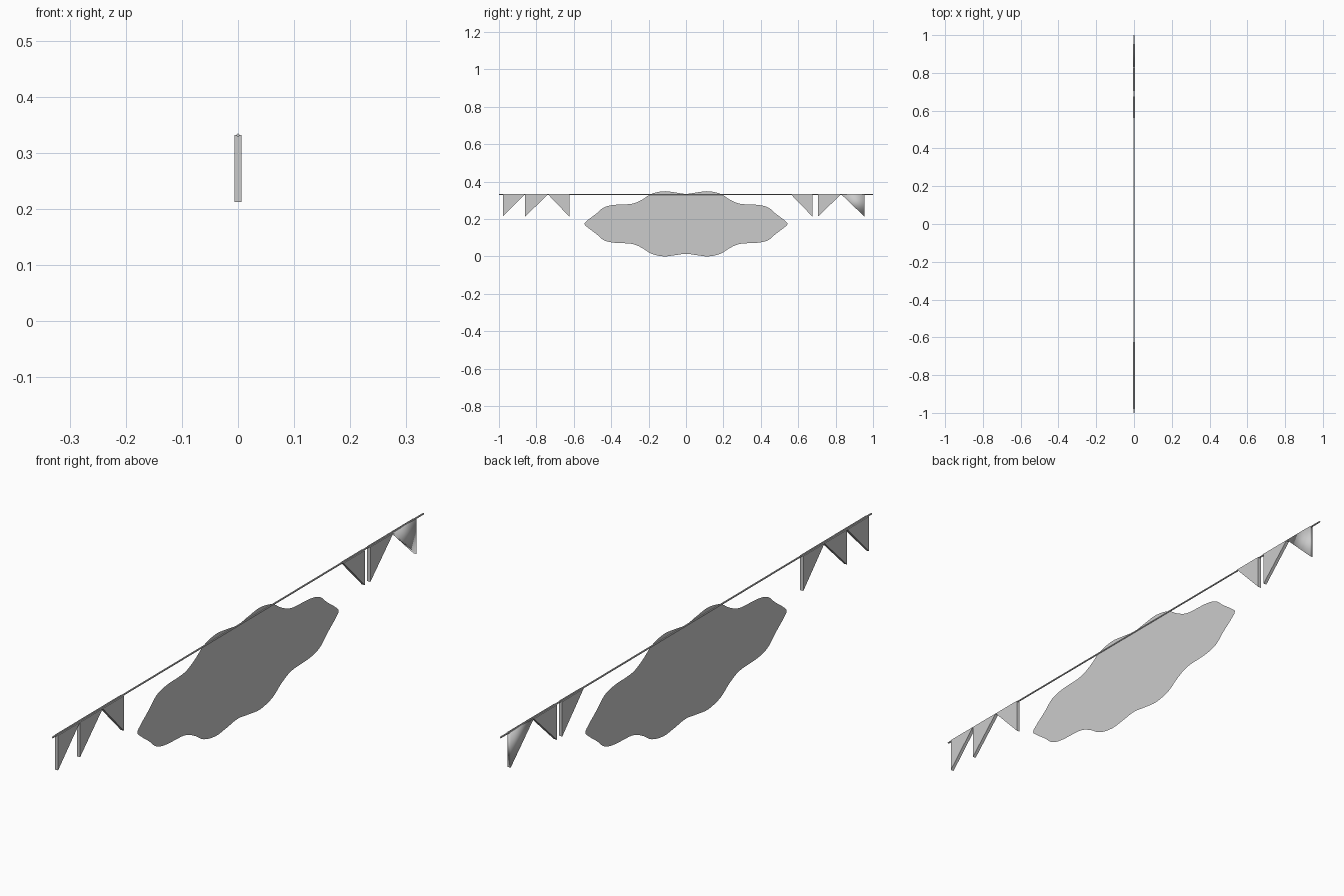
import bpy, bmesh, math
from mathutils import Vector

if "Cube" in bpy.data.objects:
    bpy.data.objects.remove(bpy.data.objects["Cube"])


def make_object(name, bm):
    bmesh.ops.recalc_face_normals(bm, faces=bm.faces)
    mesh = bpy.data.meshes.new(name)
    bm.to_mesh(mesh)
    bm.free()
    obj = bpy.data.objects.new(name, mesh)
    bpy.context.collection.objects.link(obj)
    return obj


# string running the full length
bpy.ops.mesh.primitive_cylinder_add(vertices=8, radius=0.0028, depth=2,
                                    location=(0, 0, 0.332),
                                    rotation=(math.pi / 2, 0, 0))
bpy.context.object.name = "string"

# right-triangle pennants: (upright edge y, far top corner y, smooth shaded)
TOP, TIP, HALF = 0.332, 0.213, 0.006
flags = [(-0.979, -0.861, False), (-0.86, -0.738, False), (-0.624, -0.738, False),
         (0.676, 0.561, False), (0.705, 0.829, False), (0.954, 0.83, True)]
for i, (upright, far, smooth) in enumerate(flags):
    bm = bmesh.new()
    outline = [(upright, TIP), (upright, TOP), (far, TOP)]
    face = bm.faces.new([bm.verts.new((-HALF, y, z)) for y, z in outline])
    ext = bmesh.ops.extrude_face_region(bm, geom=[face], use_keep_orig=True)
    moved = [v for v in ext["geom"] if isinstance(v, bmesh.types.BMVert)]
    bmesh.ops.translate(bm, verts=moved, vec=(2 * HALF, 0, 0))
    for f in bm.faces:
        f.smooth = smooth
    make_object(f"pennant_{i + 1}", bm)

# flat wavy panel: one quarter outline mirrored both ways about its centre
quarter = [(0.543, 0), (0.525, 0.02), (0.48, 0.054), (0.44, 0.087), (0.385, 0.101),
           (0.29, 0.107), (0.235, 0.129), (0.185, 0.160), (0.12, 0.174),
           (0.06, 0.168), (0, 0.160)]
upper = quarter + [(-y, z) for y, z in reversed(quarter[:-1])]
loop = [Vector(p) for p in upper + [(y, -z) for y, z in reversed(upper[1:-1])]]
n, steps = len(loop), 5
bm = bmesh.new()
rim = []
for i in range(n):
    a, b, c, d = (loop[(i + k) % n] for k in (-1, 0, 1, 2))
    for s in range(steps):
        t = s / steps
        p = 0.5 * (2 * b + (c - a) * t + (2 * a - 5 * b + 4 * c - d) * t ** 2
                   + (3 * b - a - 3 * c + d) * t ** 3)
        rim.append(bm.verts.new((0, p.x, p.y + 0.1745)))
bm.faces.new(rim)
make_object("wavy_panel", bm)
